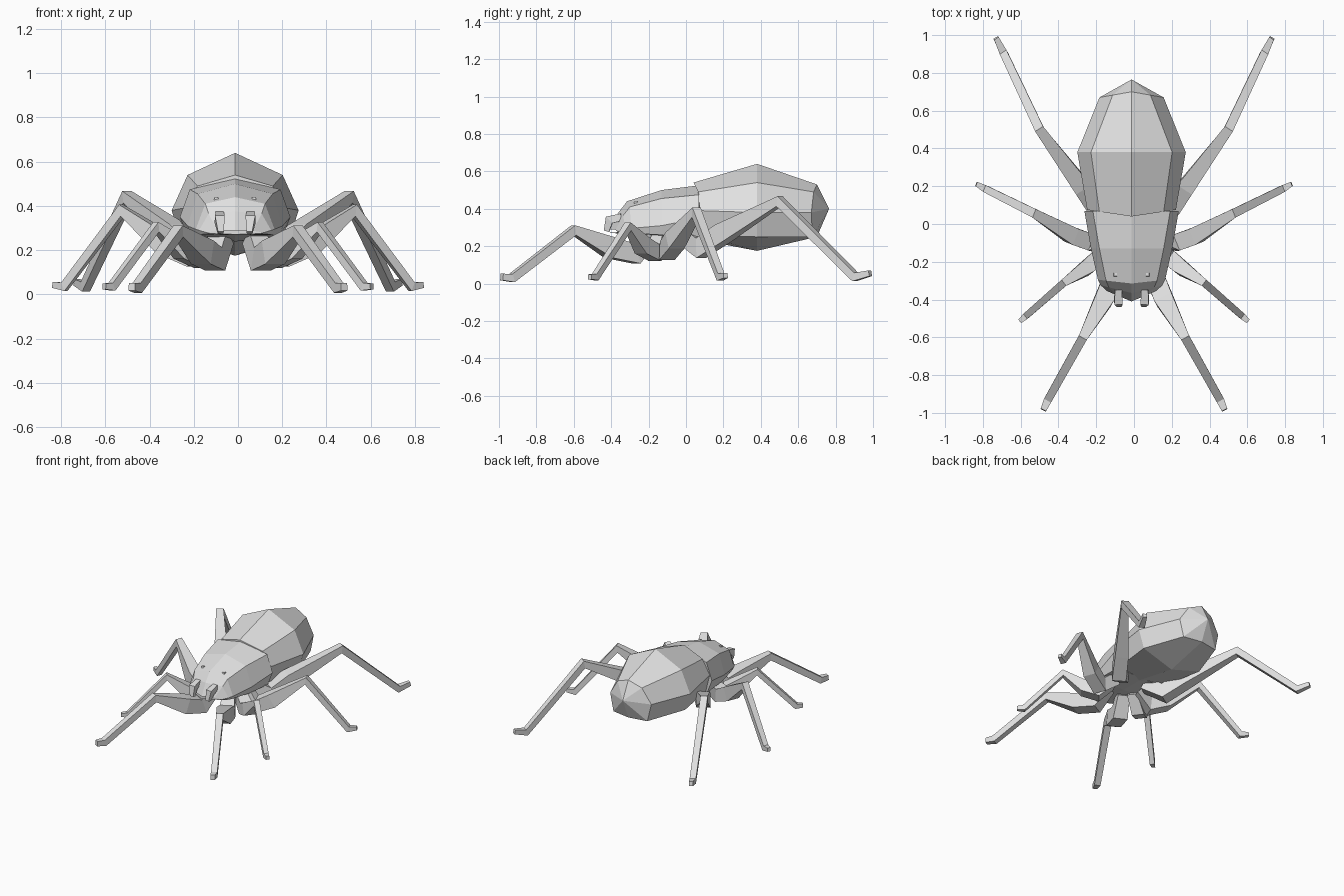
import bpy, bmesh
from mathutils import Vector

if "Cube" in bpy.data.objects:
    bpy.data.objects.remove(bpy.data.objects["Cube"])

grey = bpy.data.materials.new("pale grey")
grey.diffuse_color = (0.75, 0.75, 0.75, 1)
grey.use_nodes = True
grey.node_tree.nodes["Principled BSDF"].inputs["Base Color"].default_value = grey.diffuse_color
BODY_X = -0.013  # the body sits slightly off the leg centre line


def loft(name, rings, tip=None):
    """Skin a list of equal-sized rings, capped at both ends (optionally with a point)."""
    bm = bmesh.new()
    vs = [[bm.verts.new(p) for p in r] for r in rings]
    n = len(vs[0])
    for a, b in zip(vs, vs[1:]):
        for i in range(n):
            bm.faces.new((a[i], a[(i + 1) % n], b[(i + 1) % n], b[i]))
    bm.faces.new(vs[0])
    if tip:
        t = bm.verts.new(tip)
        for i in range(n):
            bm.faces.new((vs[-1][i], vs[-1][(i + 1) % n], t))
    else:
        bm.faces.new(vs[-1])
    bmesh.ops.recalc_face_normals(bm, faces=bm.faces)
    me = bpy.data.meshes.new(name)
    bm.to_mesh(me)
    bm.free()
    me.materials.append(grey)
    ob = bpy.data.objects.new(name, me)
    bpy.context.collection.objects.link(ob)
    return ob


def ring(y, half, bow=0):
    """Eight-sided body ring from a top-to-bottom half profile of (x, z), swept back by bow."""
    wide = max(x for x, z in half)
    pts = half + [(-x, z) for x, z in half[-2:0:-1]]
    return [(x + BODY_X, y + bow * abs(x) / wide, z) for x, z in pts]


def limb(name, path, sx):
    """Square-section limb along (x, y, z, radius) points, mirrored by sx."""
    pts = [Vector(p[:3]) for p in path]
    run = pts[-1] - pts[0]
    side = Vector((run.y, -run.x, 0)).normalized()
    rings = []
    for i, p in enumerate(pts):
        t_in = (p - pts[max(i - 1, 0)]).normalized()
        t_out = (pts[min(i + 1, len(pts) - 1)] - p).normalized()
        t = (t_in + t_out).normalized()
        up = side.cross(t).normalized()
        r = path[i][3]
        corners = [(-1, -1), (1, -1), (1, 1), (-1, 1)]
        q = [p + side * r * a + up * r * 1.1 * b for a, b in corners]
        rings.append([(sx * v.x, v.y, max(v.z, 0)) for v in q])
    return loft(name, rings)


# Abdomen
loft("abdomen", [
    ring(0.04, [(0, .54), (.17, .49), (.235, .39), (.20, .26), (0, .24)], .035),
    ring(0.38, [(0, .64), (.215, .54), (.287, .38), (.245, .25), (0, .175)]),
    ring(0.70, [(0, .53), (.10, .49), (.17, .38), (.14, .25), (0, .25)], -.03),
], tip=(BODY_X, 0.765, 0.40))

# Head and thorax
loft("thorax", [
    ring(0.07, [(0, .525), (.205, .475), (.25, .35), (.21, .25), (0, .24)]),
    ring(-0.13, [(0, .50), (.17, .455), (.215, .31), (.20, .26), (0, .24)]),
    ring(-0.315, [(0, .44), (.135, .41), (.178, .295), (.165, .27), (0, .265)], .02),
    ring(-0.365, [(0, .375), (.12, .365), (.163, .29), (.15, .272), (0, .268)], .04),
    ring(-0.41, [(0, .29), (.08, .288), (.13, .28), (.11, .275), (0, .272)], .055),
])

# Legs: hip, thigh, knee, ankle, foot
legs = {
    "first_leg": [(.07, -.20, .26, .04), (.11, -.28, .16, .05), (.16, -.40, .19, .05),
                  (.27, -.60, .285, .024), (.455, -.93, .03, .021), (.48, -.985, .035, .016)],
    "second_leg": [(.10, -.13, .25, .035), (.18, -.17, .165, .042), (.25, -.23, .20, .04),
                   (.37, -.31, .305, .02), (.57, -.485, .035, .017), (.605, -.515, .036, .012)],
    "third_leg": [(.12, -.08, .25, .04), (.22, -.10, .175, .045), (.33, -.06, .23, .045),
                  (.525, .055, .38, .024), (.785, .185, .035, .019), (.835, .212, .043, .012)],
    "fourth_leg": [(.10, .00, .25, .04), (.20, .08, .19, .048), (.28, .20, .27, .046),
                   (.50, .50, .44, .025), (.69, .905, .035, .021), (.73, .985, .055, .014)],
}
for label, sx in (("left", -1), ("right", 1)):
    for name, path in legs.items():
        limb(f"{label}_{name}", path, sx)

    # Hooked fang
    fang = limb(f"{label}_fang", [(.07, -.345, .355, .018), (.07, -.41, .34, .022),
                                  (.065, -.425, .28, .013)], sx)
    fang.location.x = BODY_X

    # Eye bump
    c = Vector((sx * .085 + BODY_X, -.268, .435))
    loft(f"{label}_eye", [[c + Vector((a * s, b * s, z)) for a, b in
                          ((-1, -1), (1, -1), (1, 1), (-1, 1))]
                         for s, z in ((.012, -.02), (.008, .006))])
